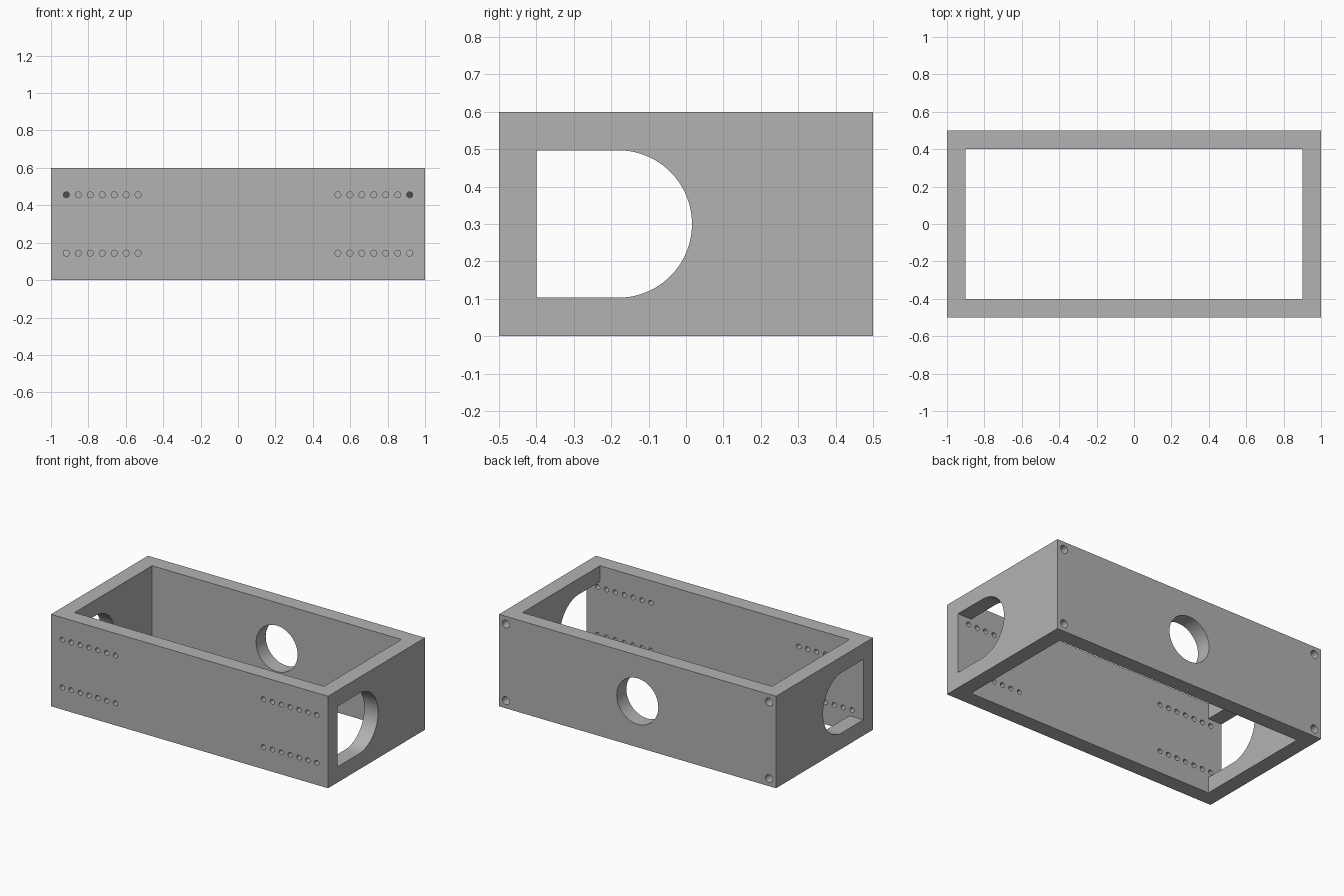
import bpy, bmesh, math
from mathutils import Vector

cube = bpy.data.objects.get("Cube")
if cube:
    bpy.data.objects.remove(cube, do_unlink=True)

LENGTH, DEPTH, HEIGHT, WALL = 2.0, 1.0, 0.6, 0.1
MID = HEIGHT / 2

grey = bpy.data.materials.new("plain grey")
grey.use_nodes = True
colour = (0.448, 0.448, 0.448, 1)
grey.diffuse_color = colour
grey.node_tree.nodes["Principled BSDF"].inputs["Base Color"].default_value = colour


def prism(bm, outline, direction):
    """Extrude a closed outline of points along a direction."""
    face = bm.faces.new([bm.verts.new(p) for p in outline])
    new = bmesh.ops.extrude_face_region(bm, geom=[face])["geom"]
    verts = [v for v in new if isinstance(v, bmesh.types.BMVert)]
    bmesh.ops.translate(bm, verts=verts, vec=Vector(direction))


def box(bm, x, y, z0, z1):
    outline = [(-x, -y, z0), (x, -y, z0), (x, y, z0), (-x, y, z0)]
    prism(bm, outline, (0, 0, z1 - z0))


def bore(bm, x, z, radius, y0, y1, sides):
    """Round hole running along y."""
    angles = [math.tau * i / sides for i in range(sides)]
    outline = [(x + radius * math.cos(a), y0, z + radius * math.sin(a)) for a in angles]
    prism(bm, outline, (0, y1 - y0, 0))


def finish(name, bm):
    bmesh.ops.recalc_face_normals(bm, faces=bm.faces)
    mesh = bpy.data.meshes.new(name)
    bm.to_mesh(mesh)
    bm.free()
    mesh.materials.append(grey)
    obj = bpy.data.objects.new(name, mesh)
    bpy.context.collection.objects.link(obj)
    return obj


# Solid block for the frame
bm = bmesh.new()
box(bm, LENGTH / 2, DEPTH / 2, 0, HEIGHT)
frame = finish("box_frame", bm)
cutters = []

# Open middle
bm = bmesh.new()
box(bm, LENGTH / 2 - WALL, DEPTH / 2 - WALL, -WALL, HEIGHT + WALL)
cutters.append(finish("cavity_cutter", bm))

# D-shaped openings through both ends
bm = bmesh.new()
radius, centre, steps = 0.197, -0.181, 48
outline = [(-1.1, -0.4, MID + radius), (-1.1, -0.4, MID - radius)]
for i in range(steps + 1):
    a = math.pi * (i / steps - 0.5)
    outline.append((-1.1, centre + radius * math.cos(a), MID + radius * math.sin(a)))
prism(bm, outline, (2.2, 0, 0))
cutters.append(finish("end_opening_cutter", bm))

# Round back opening, blind corner holes and rows of front holes
bm = bmesh.new()
bore(bm, 0, MID, 0.15, 0.3, 0.6, 64)
for side in (-1, 1):
    for level in (-1, 1):
        bore(bm, side * 0.95, MID + level * 0.25, 0.026, 0.4, 0.6, 24)
        for i in range(7):
            bore(bm, side * (0.534 + 0.064 * i), MID + level * 0.156, 0.016, -0.6, -0.35, 20)
cutters.append(finish("round_hole_cutter", bm))

# Cut everything out of the block
bpy.ops.object.select_all(action="DESELECT")
bpy.context.view_layer.objects.active = frame
frame.select_set(True)
for cutter in cutters:
    cutter.hide_render = True
    mod = frame.modifiers.new(cutter.name, "BOOLEAN")
    mod.operation = "DIFFERENCE"
    mod.solver = "EXACT"
    mod.object = cutter
    bpy.ops.object.modifier_apply(modifier=mod.name)
    bpy.data.objects.remove(cutter, do_unlink=True)

bpy.ops.object.shade_smooth_by_angle(angle=math.radians(30))
